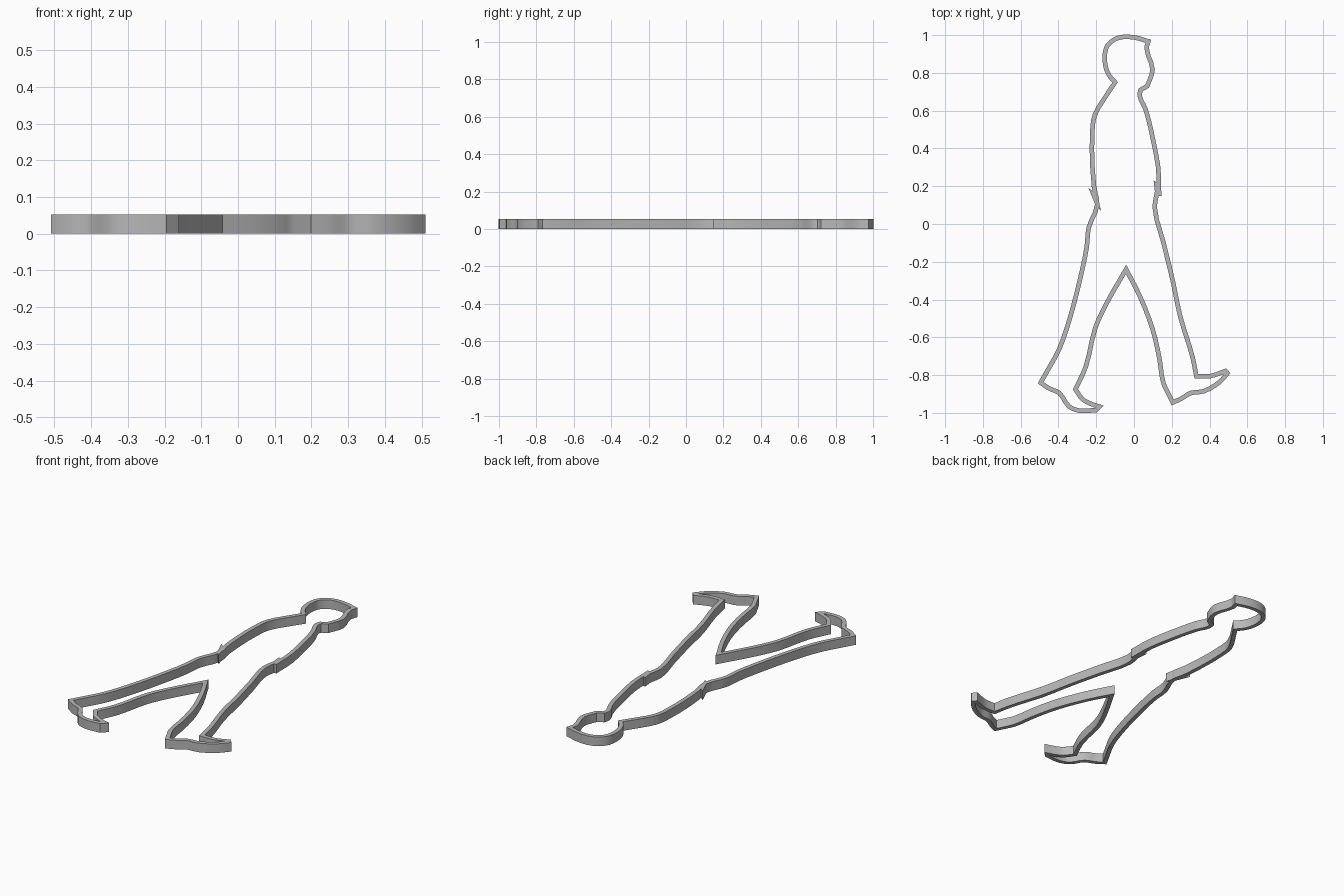
import bpy, bmesh
from mathutils import Vector

if "Cube" in bpy.data.objects:
    bpy.data.objects.remove(bpy.data.objects["Cube"])

HEIGHT = 0.053
HALF = 0.012      # half the wall thickness
STEPS = 3         # divisions per curved span

grey = bpy.data.materials.new("grey")
grey.diffuse_color = (0.48, 0.48, 0.48, 1)
grey.use_nodes = True
grey.node_tree.nodes["Principled BSDF"].inputs["Base Color"].default_value = grey.diffuse_color

# Wall centre line, counter-clockwise from the top of the head
head_left = [(0.0, .988), (-.085, .985), (-.14, .945), (-.155, .89), (-.148, .825),
             (-.13, .785), (-.1, .75)]
left_side = [(-.14, .69), (-.208, .575), (-.22, .5), (-.212, .2), (-.195, .1),
             (-.24, -.02), (-.25, -.12), (-.29, -.31), (-.34, -.5), (-.395, -.66),
             (-.463, -.785)]
left_foot = [(-.494, -.84), (-.45, -.87), (-.395, -.895), (-.345, -.965),
             (-.29, -.988), (-.2, -.985), (-.183, -.967), (-.22, -.955),
             (-.27, -.93), (-.31, -.875)]
inner_legs = [(-.255, -.755), (-.205, -.55), (-.145, -.42), (-.042, -.24),
              (.03, -.38), (.098, -.555), (.135, -.715), (.155, -.84), (.175, -.885)]
right_foot = [(.205, -.945), (.25, -.925), (.3, -.895), (.37, -.885), (.455, -.835),
              (.495, -.79), (.485, -.778), (.405, -.805), (.33, -.805)]
right_side = [(.31, -.705), (.245, -.49), (.205, -.3), (.155, -.095), (.11, .085),
              (.122, .17), (.132, .24), (.1, .45), (.06, .61), (.03, .68)]
head_right = [(.035, .71), (.07, .73), (.098, .815), (.067, .93), (.076, .967)]


def smooth_path(points):
    """Round the gentle bends of a closed path, keeping sharp corners."""
    p = [Vector(q) for q in points]
    n = len(p)
    d = [(p[(i + 1) % n] - p[i]).normalized() for i in range(n)]
    corner = [d[i - 1].dot(d[i]) < 0.77 for i in range(n)]
    out = []
    for i in range(n):
        j = (i + 1) % n
        a, b = p[i], p[j]
        size = (b - a).length
        ta = size * (d[i] if corner[i] else (d[i - 1] + d[i]).normalized())
        tb = size * (d[i] if corner[j] else (d[i] + d[j]).normalized())
        for s in range(STEPS):
            t = s / STEPS
            out.append(a * (2*t**3 - 3*t**2 + 1) + ta * (t**3 - 2*t**2 + t)
                       + b * (3*t**2 - 2*t**3) + tb * (t**3 - t**2))
    return out


def offset(path, amount):
    """Mitred sideways offset of a closed path."""
    out = []
    for i, p in enumerate(path):
        a = (p - path[i - 1]).normalized()
        b = (path[(i + 1) % len(path)] - p).normalized()
        na, nb = Vector((a.y, -a.x)), Vector((b.y, -b.x))
        m = (na + nb).normalized()
        out.append(p + m * amount * min(1 / max(m.dot(na), 0.01), 2.1))
    return out


def finish(bm, name):
    bmesh.ops.recalc_face_normals(bm, faces=bm.faces)
    mesh = bpy.data.meshes.new(name)
    bm.to_mesh(mesh)
    bm.free()
    mesh.materials.append(grey)
    obj = bpy.data.objects.new(name, mesh)
    bpy.context.collection.objects.link(obj)
    bpy.ops.object.select_all(action='DESELECT')
    obj.select_set(True)
    bpy.context.view_layer.objects.active = obj
    bpy.ops.object.shade_smooth_by_angle(angle=0.5)
    return obj


# Walking figure outline: a closed wall of even thickness
path = smooth_path(head_left + left_side + left_foot + inner_legs
                   + right_foot + right_side + head_right)
outer, inner = offset(path, HALF), offset(path, -HALF)
bm = bmesh.new()
rings = [[bm.verts.new((q.x, q.y, z)) for q in loop]
         for loop, z in ((outer, 0), (outer, HEIGHT), (inner, HEIGHT), (inner, 0))]
for k in range(4):
    r, s = rings[k], rings[(k + 1) % 4]
    for i in range(len(r)):
        j = (i + 1) % len(r)
        bm.faces.new((r[i], r[j], s[j], s[i]))
finish(bm, "figure_outline")

# Small sleeve points where the forearms meet the hips
cuffs = {
    "left_cuff_outer": [(-.242, .193), (-.21, .165), (-.2, .09)],
    "left_cuff_inner": [(-.174, .068), (-.198, .17), (-.2, .1)],
    "right_cuff_inner": [(.104, .23), (.13, .215), (.115, .13)],
    "right_cuff_outer": [(.143, .22), (.145, .147), (.118, .15)],
}
for name, tri in cuffs.items():
    bm = bmesh.new()
    face = bm.faces.new([bm.verts.new((x, y, 0)) for x, y in tri])
    top = bmesh.ops.extrude_face_region(bm, geom=[face], use_keep_orig=True)["geom"]
    bmesh.ops.translate(bm, vec=(0, 0, HEIGHT),
                        verts=[v for v in top if isinstance(v, bmesh.types.BMVert)])
    finish(bm, name)
